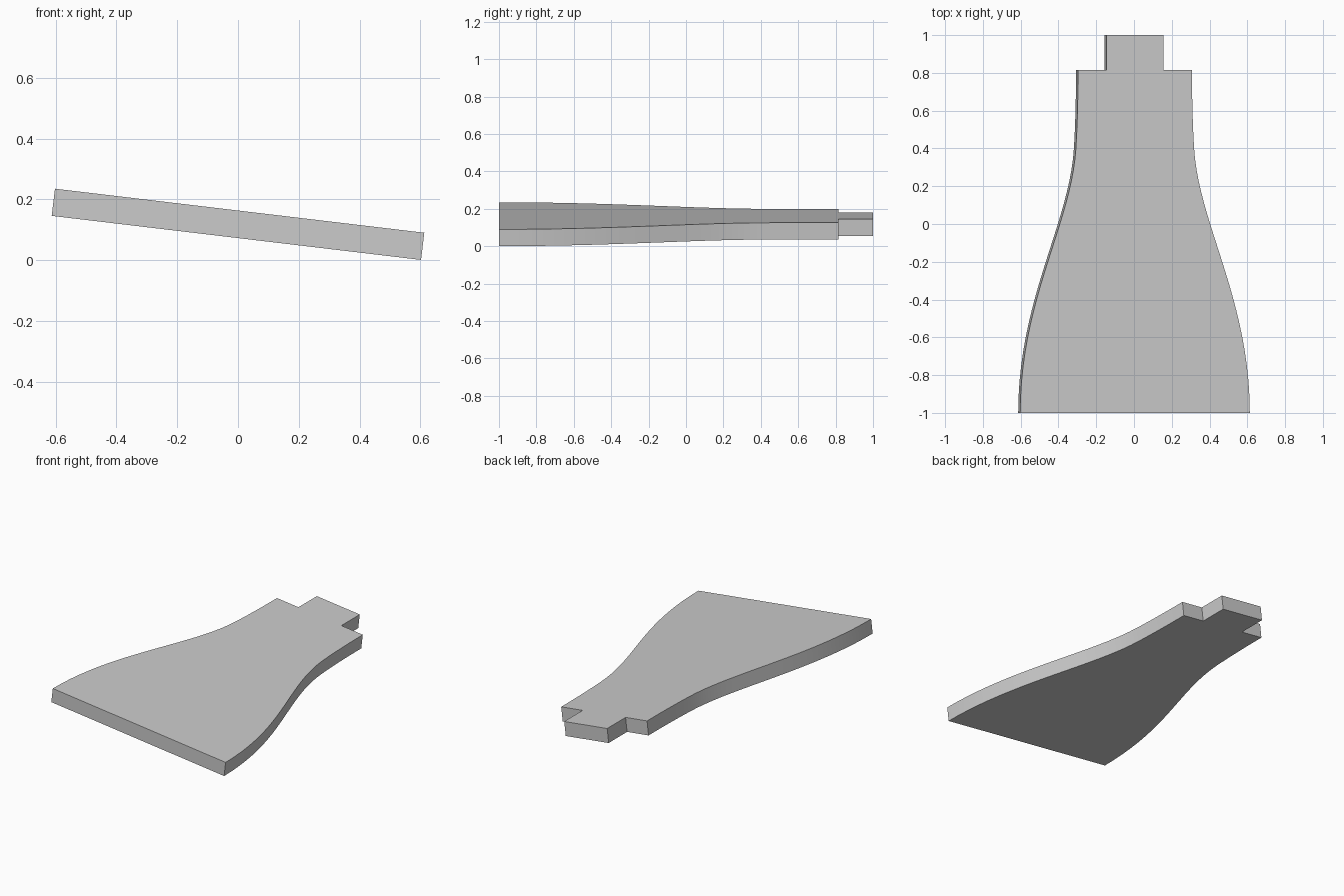
import bpy, bmesh, math
from mathutils import Vector, Matrix
from mathutils.geometry import interpolate_bezier

cube = bpy.data.objects.get("Cube")
if cube:
    bpy.data.objects.remove(cube, do_unlink=True)

THICKNESS = 0.09
TILT = math.radians(6.8)
HEIGHT = 0.118


def make_material(name, color):
    mat = bpy.data.materials.new(name)
    mat.use_nodes = True
    mat.diffuse_color = color
    mat.node_tree.nodes["Principled BSDF"].inputs["Base Color"].default_value = color
    return mat


def bezier(points, steps):
    return interpolate_bezier(*[Vector((x, y, 0)) for x, y in points], steps)


# Left outline: flared lower curve, nearly straight neck, stepped tab
flare = bezier([(0.612, -1), (0.612, -0.4), (0.34, 0), (0.315, 0.4)], 22)
neck = bezier([(0.315, 0.4), (0.306, 0.55), (0.304, 0.68), (0.304, 0.815)], 8)
tab = [Vector((0.152, 0.815, 0)), Vector((0.152, 1, 0))]
side = flare + neck[1:] + tab

# Mirror the outline to close it
outline = side + [Vector((-p.x, p.y, 0)) for p in reversed(side)]

# Extrude the outline into a flat slab
bm = bmesh.new()
base = bm.faces.new([bm.verts.new(p) for p in outline])
extruded = bmesh.ops.extrude_face_region(bm, geom=[base])
top_verts = [g for g in extruded["geom"] if isinstance(g, bmesh.types.BMVert)]
bmesh.ops.translate(bm, verts=top_verts, vec=(0, 0, THICKNESS))
bmesh.ops.translate(bm, verts=bm.verts, vec=(0, 0, -THICKNESS / 2))

# Lean the slab sideways and lift it onto the ground
bmesh.ops.transform(bm, verts=bm.verts,
                    matrix=Matrix.Translation((0, 0, HEIGHT)) @ Matrix.Rotation(TILT, 4, "Y"))
bmesh.ops.recalc_face_normals(bm, faces=bm.faces)

mesh = bpy.data.meshes.new("flared_panel")
bm.to_mesh(mesh)
bm.free()
panel = bpy.data.objects.new("flared_panel", mesh)
bpy.context.collection.objects.link(panel)
mesh.materials.append(make_material("light grey", (0.6, 0.6, 0.6, 1)))

# Smooth the curved edge, keep the corners sharp
bpy.context.view_layer.objects.active = panel
panel.select_set(True)
bpy.ops.object.shade_smooth_by_angle(angle=math.radians(30))
